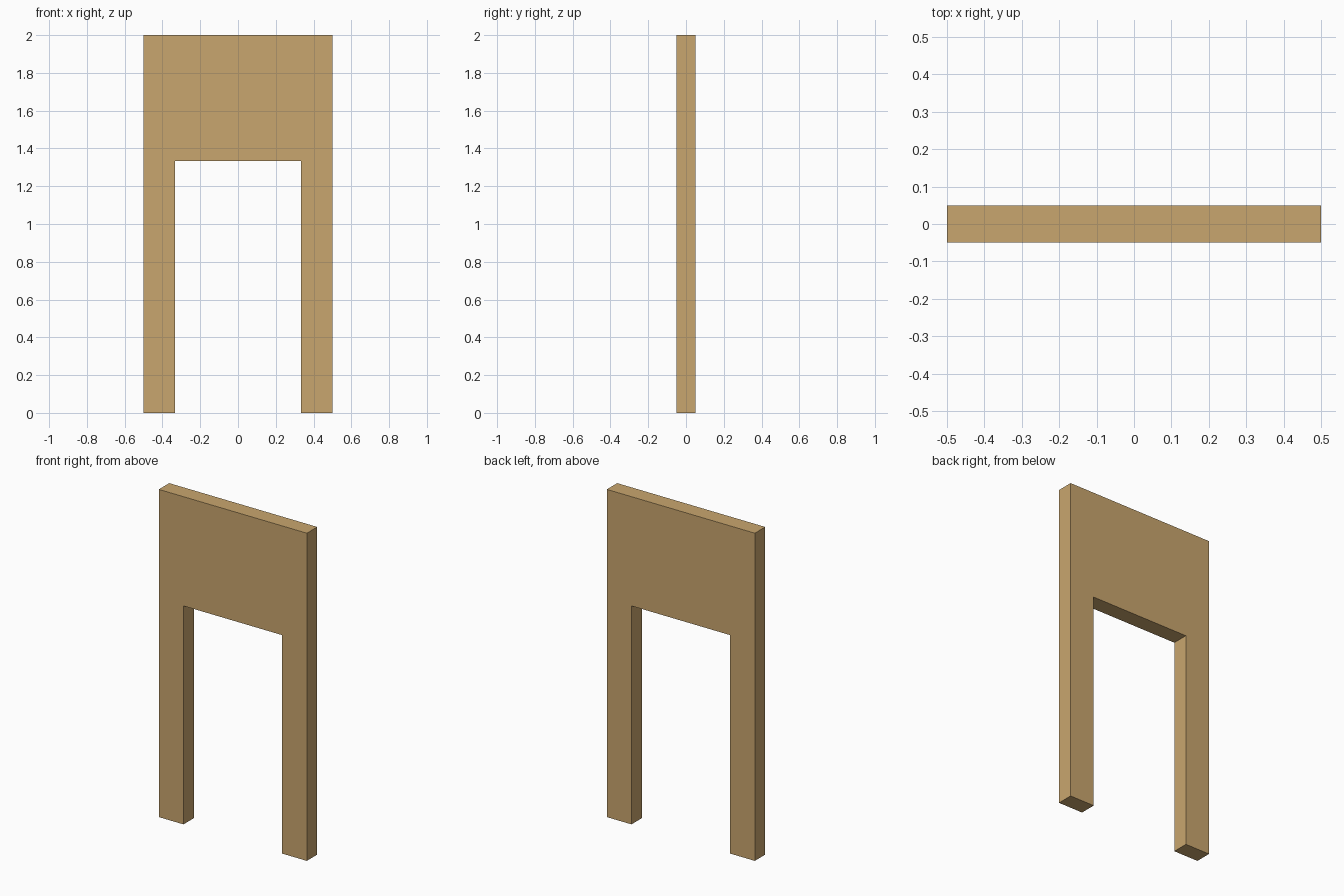
import bpy
import bmesh

if "Cube" in bpy.data.objects:
    bpy.data.objects.remove(bpy.data.objects["Cube"])

HALF_W, HALF_T, HEIGHT = 0.5, 0.05, 2.0   # outer slab
OPEN_X, OPEN_Z = 1 / 3, 4 / 3             # doorway opening

wood = bpy.data.materials.new("tan wood")
wood.diffuse_color = (0.584, 0.381, 0.156, 1.0)
wood.use_nodes = True
wood.node_tree.nodes["Principled BSDF"].inputs["Base Color"].default_value = wood.diffuse_color

# Wall panel with doorway: one front outline, extruded through its thickness
right = [(OPEN_X, OPEN_Z), (OPEN_X, 0), (HALF_W, 0), (HALF_W, HEIGHT)]
outline = right + [(-x, z) for x, z in reversed(right)]

bm = bmesh.new()
face = bm.faces.new([bm.verts.new((x, -HALF_T, z)) for x, z in outline])
result = bmesh.ops.extrude_face_region(bm, geom=[face], use_keep_orig=True)
moved = [v for v in result["geom"] if isinstance(v, bmesh.types.BMVert)]
bmesh.ops.translate(bm, verts=moved, vec=(0, 2 * HALF_T, 0))
bmesh.ops.recalc_face_normals(bm, faces=bm.faces)

mesh = bpy.data.meshes.new("doorway_wall")
bm.to_mesh(mesh)
bm.free()
mesh.materials.append(wood)
wall = bpy.data.objects.new("doorway_wall", mesh)
bpy.context.collection.objects.link(wall)
